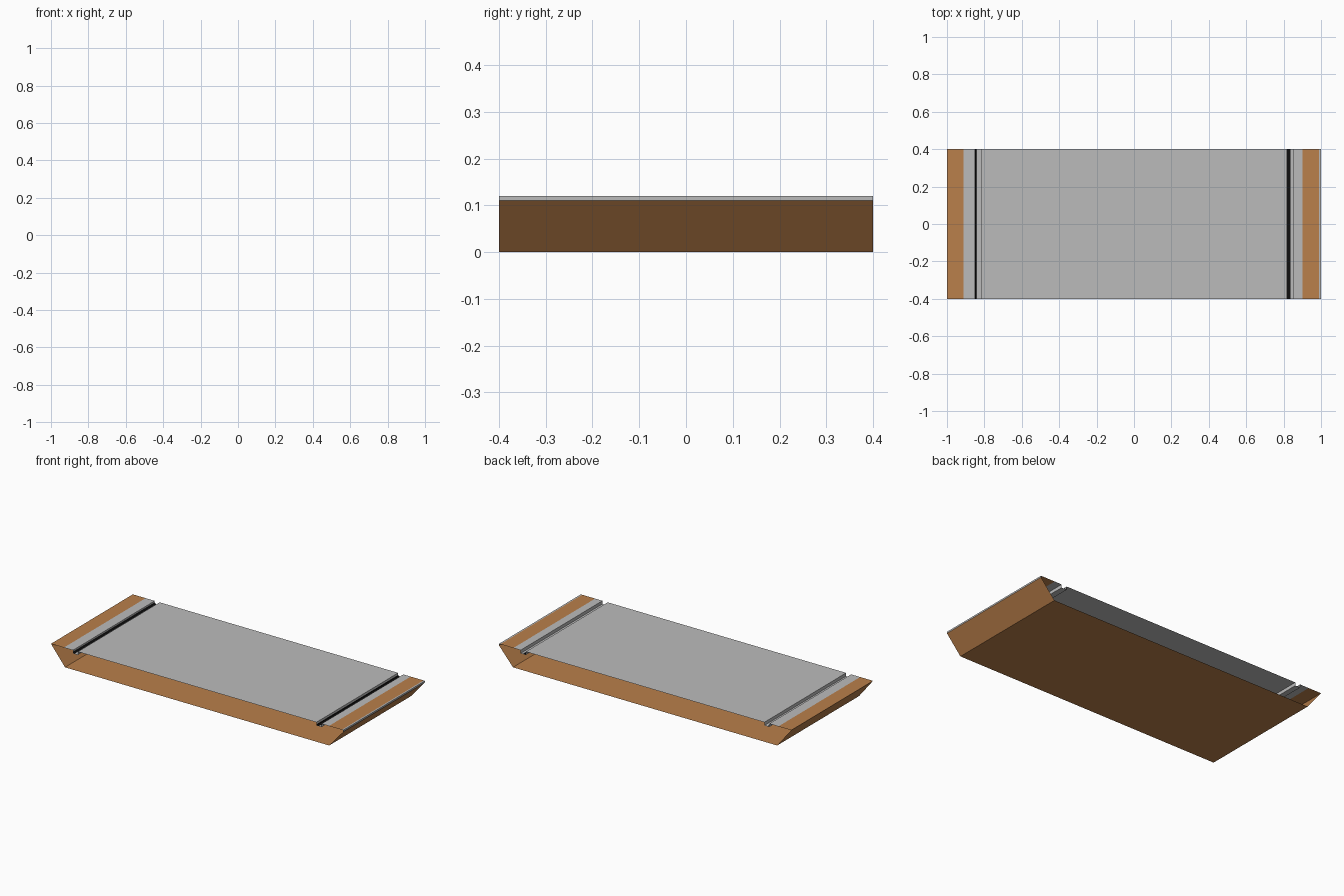
import bpy

if "Cube" in bpy.data.objects:
    bpy.data.objects.remove(bpy.data.objects["Cube"])

HALF_DEPTH = 0.4


def material(name, colour):
    m = bpy.data.materials.new(name)
    m.diffuse_color = (*colour, 1.0)
    m.use_nodes = True
    m.node_tree.nodes["Principled BSDF"].inputs["Base Color"].default_value = m.diffuse_color
    return m


ORANGE = material("orange_brown", (0.49, 0.215, 0.069))
GREY = material("plate_grey", (0.5, 0.5, 0.5))
BLACK = material("comb_black", (0.005, 0.005, 0.005))


def sheet(name, profile, mat):
    """Extrude an open x/z profile along y; the ends stay open."""
    n = len(profile)
    verts = [(x, y, z) for y in (-HALF_DEPTH, HALF_DEPTH) for x, z in profile]
    faces = [(i, i + 1, n + i + 1, n + i) for i in range(n - 1)]
    mesh = bpy.data.meshes.new(name)
    mesh.from_pydata(verts, [], faces)
    mesh.materials.append(mat)
    obj = bpy.data.objects.new(name, mesh)
    bpy.context.collection.objects.link(obj)
    return obj


# Trough with sloped ends and flat end landings (normals outward)
sheet("trough", [(-0.912, 0.12), (-1, 0.12), (-0.904, 0), (0.904, 0), (1, 0.11)][::1], ORANGE)
sheet("right_landing", [(0.99, 0.12), (0.902, 0.12)][::-1], ORANGE)

# Thin grey lip on the right end
sheet("end_lip", [(0.99, 0.12), (1, 0.12), (1, 0.11)], GREY)

# Walkway deck with a groove near each end
sheet("deck", [(-0.912, 0.12), (-0.85, 0.12), (-0.85, 0.10), (-0.816, 0.10),
               (-0.816, 0.12), (0.816, 0.12), (0.816, 0.10), (0.852, 0.10),
               (0.852, 0.12), (0.902, 0.12)], GREY)

# Black comb strips on the left side of each groove
sheet("left_comb", [(-0.849, 0.11), (-0.841, 0.101)], BLACK)
sheet("right_comb", [(0.817, 0.108), (0.819, 0.102), (0.836, 0.102)], BLACK)
